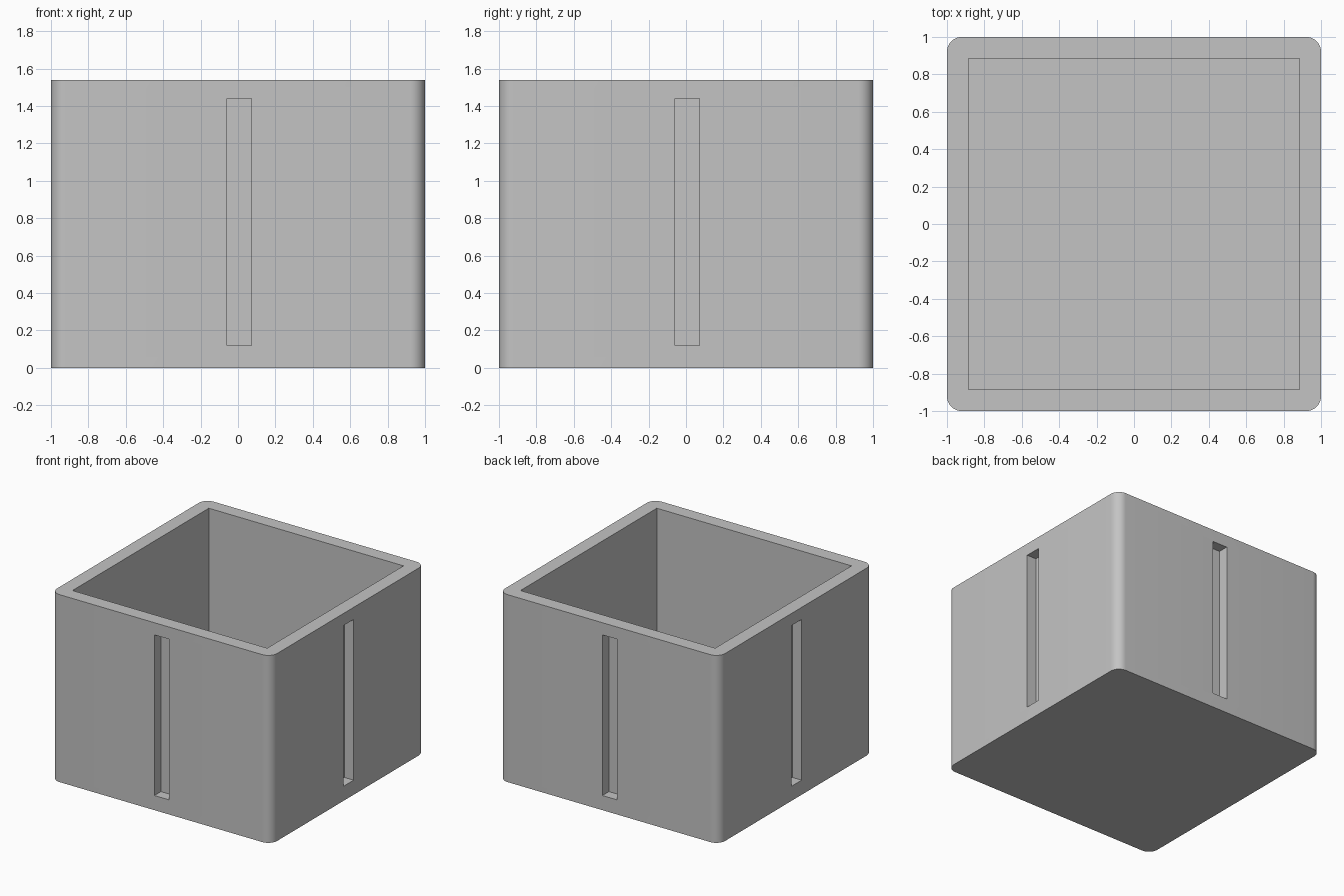
import bpy, bmesh, math
from mathutils import Matrix, Vector

HEIGHT, CORNER = 1.54, 0.08
INNER, FLOOR = 0.885, 0.115
SLOT_LEFT, SLOT_RIGHT = -0.06, 0.073
SLOT_BOTTOM, SLOT_TOP, SLOT_DEPTH = 0.12, 1.44, 0.085

cube = bpy.data.objects.get("Cube")
if cube:
    bpy.data.objects.remove(cube, do_unlink=True)


def add_box(bm, low, high, turn=0.0):
    """Add a box between two corners, turned about the z axis."""
    low, high = Vector(low), Vector(high)
    matrix = (Matrix.Rotation(turn, 4, "Z")
              @ Matrix.Translation((low + high) / 2)
              @ Matrix.Diagonal((*(high - low), 1)))
    bmesh.ops.create_cube(bm, size=1, matrix=matrix)


def make_object(name, bm):
    mesh = bpy.data.meshes.new(name)
    bm.to_mesh(mesh)
    bm.free()
    obj = bpy.data.objects.new(name, mesh)
    bpy.context.collection.objects.link(obj)
    return obj


# Plain grey finish
grey = bpy.data.materials.new("light_grey")
grey.use_nodes = True
grey.diffuse_color = (0.55, 0.55, 0.55, 1)
grey.node_tree.nodes["Principled BSDF"].inputs["Base Color"].default_value = grey.diffuse_color

# Outer block with rounded upright corners
bm = bmesh.new()
add_box(bm, (-1, -1, 0), (1, 1, HEIGHT))
uprights = [e for e in bm.edges if abs(e.verts[0].co.z - e.verts[1].co.z) > 1]
bmesh.ops.bevel(bm, geom=uprights, offset=CORNER, segments=10,
                profile=0.5, affect="EDGES")
box = make_object("open_box", bm)
box.data.materials.append(grey)

# Cutter: square cavity and one blind slot per side
bm = bmesh.new()
add_box(bm, (-INNER, -INNER, FLOOR), (INNER, INNER, HEIGHT + 0.2))
for side in range(4):
    add_box(bm, (SLOT_LEFT, -1.1, SLOT_BOTTOM),
            (SLOT_RIGHT, -1 + SLOT_DEPTH, SLOT_TOP), side * math.pi / 2)
cutter = make_object("cavity_and_slot_cutter", bm)
cutter.data.materials.append(grey)
cutter.hide_render = True

# Carve the block, then drop the cutter
carve = box.modifiers.new("carve", "BOOLEAN")
carve.operation = "DIFFERENCE"
carve.solver = "EXACT"
carve.object = cutter
bpy.ops.object.select_all(action="DESELECT")
bpy.context.view_layer.objects.active = box
box.select_set(True)
bpy.ops.object.modifier_apply(modifier=carve.name)
bpy.data.objects.remove(cutter, do_unlink=True)

# Smooth the rounded corners, keep every other edge crisp
bpy.ops.object.shade_smooth_by_angle(angle=math.radians(30))
